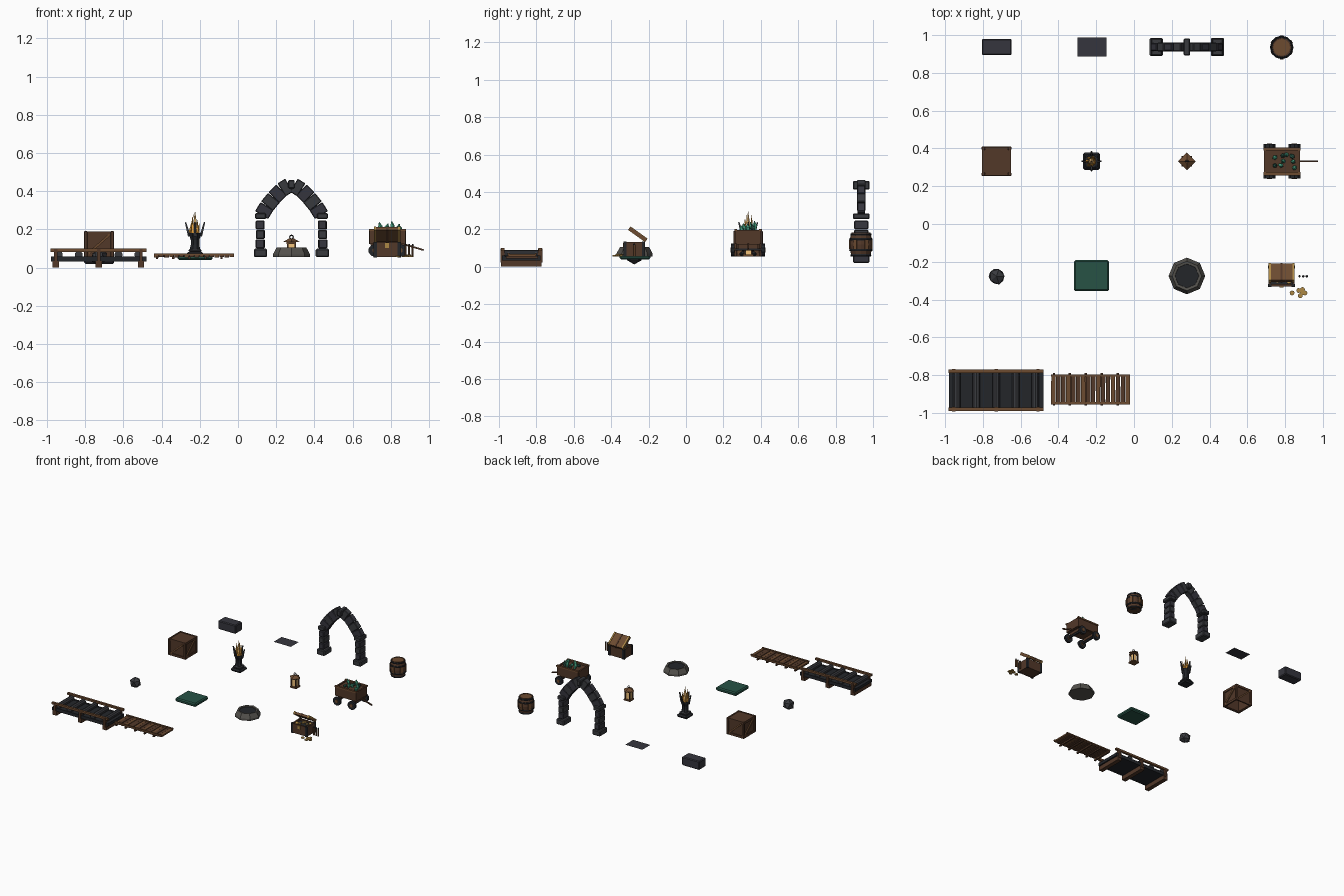
import bpy, bmesh, math, random
from mathutils import Vector, Matrix, Euler

if "Cube" in bpy.data.objects:
    bpy.data.objects.remove(bpy.data.objects["Cube"])
random.seed(4)
G = 0.055  # shared ground level of the props

def mat(name, r, g, b):
    m = bpy.data.materials.new(name)
    m.diffuse_color = (r, g, b, 1)
    m.use_nodes = True
    m.node_tree.nodes["Principled BSDF"].inputs["Base Color"].default_value = m.diffuse_color
    return m

STONE = mat("stone", .04, .042, .048)
DARK = mat("iron", .017, .019, .023)
SLATE = mat("slate", .036, .036, .047)
WOOD = mat("wood", .085, .040, .022)
OAK = mat("light_wood", .15, .07, .03)
GOLD = mat("gold", .42, .25, .06)
GLOW = mat("lamp_glow", .9, .55, .2)
FLAME = mat("flame", .75, .33, .04)
GREEN = mat("green", .02, .085, .06)
CRYSTAL = mat("crystal", .06, .36, .22)
PALE = mat("grey_stone", .09, .085, .075)

def finish(name, bm, m, loc, rot=(0, 0, 0), bevel=0):
    me = bpy.data.meshes.new(name)
    bmesh.ops.recalc_face_normals(bm, faces=bm.faces)
    bm.to_mesh(me)
    bm.free()
    ob = bpy.data.objects.new(name, me)
    ob.location, ob.rotation_euler = loc, rot
    me.materials.append(m)
    bpy.context.collection.objects.link(ob)
    if bevel:
        b = ob.modifiers.new("bevel", 'BEVEL')
        b.width, b.segments = bevel, 1
    return ob

def box(name, loc, size, m, rot=(0, 0, 0), bevel=0, top=1):
    bm = bmesh.new()
    bmesh.ops.create_cube(bm, size=1)
    for v in bm.verts:
        k = top if v.co.z > 0 else 1
        v.co = Vector((v.co.x * size[0] * k, v.co.y * size[1] * k, v.co.z * size[2]))
    return finish(name, bm, m, loc, rot, bevel)

def cyl(name, loc, r1, r2, h, m, n=8, rot=(0, 0, 0)):
    bm = bmesh.new()
    bmesh.ops.create_cone(bm, cap_ends=True, segments=n, radius1=r1, radius2=r2, depth=h)
    bmesh.ops.remove_doubles(bm, verts=bm.verts, dist=1e-5)
    return finish(name, bm, m, loc, rot)

def lathe(name, loc, prof, m, n, turn=0):
    # revolve an (r, z) profile around z
    bm = bmesh.new()
    rings = [[bm.verts.new((r * math.cos(a), r * math.sin(a), z))
              for a in [turn + 2 * math.pi * i / n for i in range(n)]] for r, z in prof]
    for a, b in zip(rings, rings[1:]):
        for i in range(n):
            bm.faces.new((a[i], a[(i + 1) % n], b[(i + 1) % n], b[i]))
    bm.faces.new(rings[0])
    bm.faces.new(rings[-1])
    return finish(name, bm, m, loc)

def beam(name, p, q, w, d, m, bevel=0, top=1):
    # rectangular bar from p to q
    p, q = Vector(p), Vector(q)
    rot = (q - p).to_track_quat('Z', 'Y').to_euler()
    return box(name, (p + q) / 2, (w, d, (q - p).length), m, rot, bevel, top)

H = math.pi / 2

# Stone block and thin floor tile
box("stone_block", (-.727, .937, G), (.157, .087, .07), SLATE, bevel=.006)
bm = bmesh.new()
bmesh.ops.create_grid(bm, x_segments=1, y_segments=1, size=.5)
bmesh.ops.scale(bm, vec=(.154, .102, 1), verts=bm.verts)
finish("floor_tile", bm, SLATE, (-.223, .937, G))

# Pointed stone arch
ax, ay = .28, .937
for s in (-1, 1):
    cx = ax + s * .162
    box("arch_base", (cx, ay, G + .022), (.07, .097, .044), STONE, bevel=.006)
    for i in range(3):
        box("arch_column_block", (cx + random.uniform(-.002, .002), ay, .125 + i * .049),
            (.046, .076, .047), STONE if i % 2 else SLATE, (0, 0, random.uniform(-.05, .05)), .005)
    box("arch_capital", (cx, ay, .27), (.058, .09, .03), STONE, bevel=.005)
    pts = [(.157, .275), (.128, .322), (.092, .366), (.052, .407), (.012, .432)]
    for i, (a, b) in enumerate(zip(pts, pts[1:])):
        beam("arch_voussoir", (ax + s * a[0], ay, a[1]), (ax + s * b[0], ay, b[1]),
             .042 + .004 * (i % 2), .08, STONE if i % 2 else SLATE, .004)
box("arch_keystone", (ax, ay, .436), (.034, .09, .045), STONE, bevel=.005)

# Barrel with hoops
bx = (.782, .935, G)
lathe("barrel_staves", bx, [(.05, 0), (.057, .03), (.061, .065), (.057, .1), (.05, .128), (.044, .128), (.044, .12)], WOOD, 12)
lathe("barrel_lid", bx, [(.045, .118), (.045, .125)], OAK, 12)
for z, r in ((.006, .054), (.034, .0605), (.092, .0605), (.118, .055)):
    lathe("barrel_hoop", bx, [(r, z - .006), (r + .002, z), (r, z + .006)], DARK, 12)
for i in range(6):
    a = math.tau * (i + .5) / 6
    box("barrel_stave_strip", (bx[0] + .06 * math.cos(a), bx[1] + .06 * math.sin(a), G + .064),
        (.006, .02, .05), OAK, (0, 0, a))

# Crate: open below, corner posts, frames and diagonal braces
cx, cy, cz = -.728, .332, G + .068
box("crate_top", (cx, cy, .181), (.146, .146, .012), WOOD)
for i in range(4):
    M = Matrix.Translation((cx, cy, cz)) @ Matrix.Rotation(i * H, 4, 'Z')
    r = (0, 0, i * H)
    box("crate_panel", M @ Vector((0, -.066, 0)), (.136, .008, .12), WOOD, r)
    box("crate_post", M @ Vector((.069, -.069, 0)), (.019, .019, .136), WOOD, r, .003)
    for z in (-.058, .058):
        box("crate_rail", M @ Vector((0, -.071, z)), (.125, .011, .018), WOOD, r)
    beam("crate_brace", M @ Vector((-.056, -.071, -.05)), M @ Vector((.056, -.071, .05)),
         .012 if i % 2 else .016, .016 if i % 2 else .012, OAK)

# Brazier with claws and flames
fx, fy = -.225, .332
box("brazier_base", (fx, fy, G + .013), (.092, .092, .026), DARK, bevel=.01)
box("brazier_step", (fx, fy, G + .034), (.066, .066, .018), STONE, bevel=.006)
lathe("brazier_column", (fx, fy, 0), [(.03, .095), (.024, .12), (.024, .145), (.036, .175), (.036, .182)], DARK, 8, math.pi / 8)
for i in range(8):
    a = math.tau * i / 8
    c, s = math.cos(a), math.sin(a)
    if i % 2 == 0:
        beam("brazier_claw", (fx + .03 * c, fy + .03 * s, .165), (fx + .05 * c, fy + .05 * s, .238),
             .014, .014, STONE, top=.5)
    k = .019
    cyl("outer_flame", (fx + k * c, fy + k * s, .207 + .012 * (i % 3)), .010, 0, .06 + .022 * (i % 3), FLAME, 4,
        (-.15 * s, .15 * c, a))
cyl("middle_flame", (fx, fy, .24), .018, 0, .12, GLOW, 5)

# Lantern
lx, ly = .28, .332
for z, w in ((G + .005, .056), (.129, .05)):
    box("lantern_plate", (lx, ly, z), (w, w, .01), OAK)
box("lantern_glass", (lx, ly, .094), (.03, .03, .062), GLOW)
for sx in (-1, 1):
    for sy in (-1, 1):
        box("lantern_post", (lx + sx * .02, ly + sy * .02, .094), (.007, .007, .066), WOOD)
cyl("lantern_roof", (lx, ly, .143), .047, .012, .02, OAK, 4)
bm = bmesh.new()
n, t = 8, 4
rg = [[bm.verts.new(((.010 + .003 * math.cos(b)) * math.cos(a), .003 * math.sin(b),
       (.010 + .003 * math.cos(b)) * math.sin(a))) for b in [j * H for j in range(t)]]
      for a in [math.tau * i / n for i in range(n)]]
for i in range(n):
    for j in range(t):
        bm.faces.new((rg[i][j], rg[(i + 1) % n][j], rg[(i + 1) % n][(j + 1) % t], rg[i][(j + 1) % t]))
finish("lantern_ring", bm, DARK, (lx, ly, .16))

# Crystal cart
kx, ky = .783, .332
box("cart_floor", (kx, ky, .125), (.18, .12, .012), WOOD)
for s in (-1, 1):
    box("cart_side", (kx, ky + s * .064, .16), (.19, .012, .075), WOOD)
    box("cart_end", (kx + s * .09, ky, .16), (.012, .124, .075), WOOD)
    box("cart_side_rim", (kx, ky + s * .066, .197), (.196, .016, .012), OAK)
    box("cart_axle", (kx + s * .066, ky, .092), (.012, .15, .012), DARK)
    box("cart_axle_block", (kx + s * .066, ky, .11), (.022, .1, .024), WOOD)
    for t in (-1, 1):
        p = (kx + s * .066, ky + t * .082, .09)
        cyl("cart_wheel", p, .034, .034, .018, DARK, 10, (H, 0, 0))
        cyl("cart_hub", p, .014, .014, .024, OAK, 8, (H, 0, 0))
beam("cart_handle", (.87, ky, .122), (.972, ky, .092), .009, .009, WOOD)
box("cart_ore_bed", (kx, ky, .165), (.168, .116, .05), WOOD)
for i in range(9):
    x, y = kx - .045 + .015 * i, ky + random.uniform(-.042, .042)
    h = random.uniform(.035, .07)
    lathe("crystal", (x, y, .18), [(.006, 0), (.013, h * .6), (.001, h)], CRYSTAL if i % 3 else GREEN, 5, i
          ).rotation_euler = (random.uniform(-.4, .4), random.uniform(-.4, .5), 0)

# Boulder
bm = bmesh.new()
bmesh.ops.create_icosphere(bm, subdivisions=1, radius=.047)
for v in bm.verts:
    v.co *= random.uniform(.9, 1.08)
finish("boulder", bm, STONE, (-.728, -.277, G))

# Green slab
box("green_slab", (-.225, -.273, G), (.184, .166, .03), GREEN, bevel=.008)

# Octagonal stone dais with sunken centre
lathe("dais_rim", (.28, -.275, G), [(.097, 0), (.097, .015), (.078, .05), (.064, .048), (.062, .036)], PALE, 8)
cyl("dais_centre", (.28, -.275, G + .036), .067, .067, .012, DARK, 16)

# Open treasure chest
tx, ty = .781, -.277
box("chest_floor", (tx, ty, .065), (.13, .09, .016), WOOD)
for s in (-1, 1):
    box("chest_long_wall", (tx, ty + s * .047, .094), (.138, .012, .076), WOOD)
    box("chest_end_wall", (tx + s * .063, ty, .094), (.012, .09, .076), WOOD)
    for t in (-1, 1):
        box("chest_corner_strap", (tx + s * .063, ty + t * .049, .094), (.018, .015, .08), DARK)
box("chest_lock", (tx, ty - .055, .115), (.022, .008, .026), GOLD)
box("chest_coin_heap", (tx, ty, .1), (.116, .082, .04), DARK)
rot = Euler((-.62, 0, 0))
M = Matrix.Translation((tx, -.218, .138)) @ rot.to_matrix().to_4x4()
box("chest_lid", M @ Vector((0, -.053, .006)), (.138, .108, .018), OAK, rot)
for x in (-.063, 0, .063):
    box("chest_lid_strap", M @ Vector((x, -.053, .006)), (.012, .112, .023), GOLD if x else WOOD, rot)
for i in range(9):
    cyl("chest_coin", (tx + random.uniform(-.05, .05), ty + random.uniform(-.035, .035), .122), .012, .012, .006,
        GOLD, 8, (random.uniform(-.4, .4), random.uniform(-.4, .4), 0))
for x, y, z in ((.837, -.365, 0), (.872, -.352, 0), (.892, -.347, .006), (.905, -.365, 0), (.88, -.38, 0), (.893, -.364, .006)):
    cyl("spilled_coin", (x, y, G + .004 + z), .013, .013, .007, GOLD, 8)
for x in (.876, .896, .915):
    cyl("standing_peg", (x, ty, .086), .006, .006, .06, OAK, 6)
    cyl("peg_tip", (x, ty, .12), .007, .004, .01, DARK, 6)

# Roller conveyor
vx, vy = -.73, -.88
box("conveyor_bed", (vx, vy, .045), (.5, .186, .022), DARK)
for s in (-1, 1):
    box("conveyor_rail", (vx, vy + s * .1, .091), (.504, .018, .016), OAK)
    box("conveyor_side_beam", (vx, vy + s * .096, .046), (.5, .014, .026), DARK)
for x in (-.225, 0, .222):
    box("conveyor_sleeper", (vx + x, vy, .018), (.034, .216, .036), WOOD)
    for s in (-1, 1):
        box("conveyor_post", (vx + x, vy + s * .101, .06), (.018, .022, .075), WOOD)
for i in range(5):
    cyl("conveyor_roller", (vx + (i - 2) * .104, vy, .068), .021, .021, .184, STONE, 10, (H, 0, 0))

# Plank walkway
for i in range(16):
    box("walkway_plank", (-.427 + .0263 * i, -.876, .06 + .002 * (i % 2)), (.023, .15, .012),
        WOOD if i % 3 else OAK, (0, 0, random.uniform(-.01, .01)))
for s in (-1, 1):
    box("walkway_rail", (-.23, -.876 + s * .073, .069), (.42, .011, .009), OAK)
for i in range(5):
    box("walkway_tie", (-.424 + .0845 * i, -.876, .051), (.012, .172, .012), WOOD)
